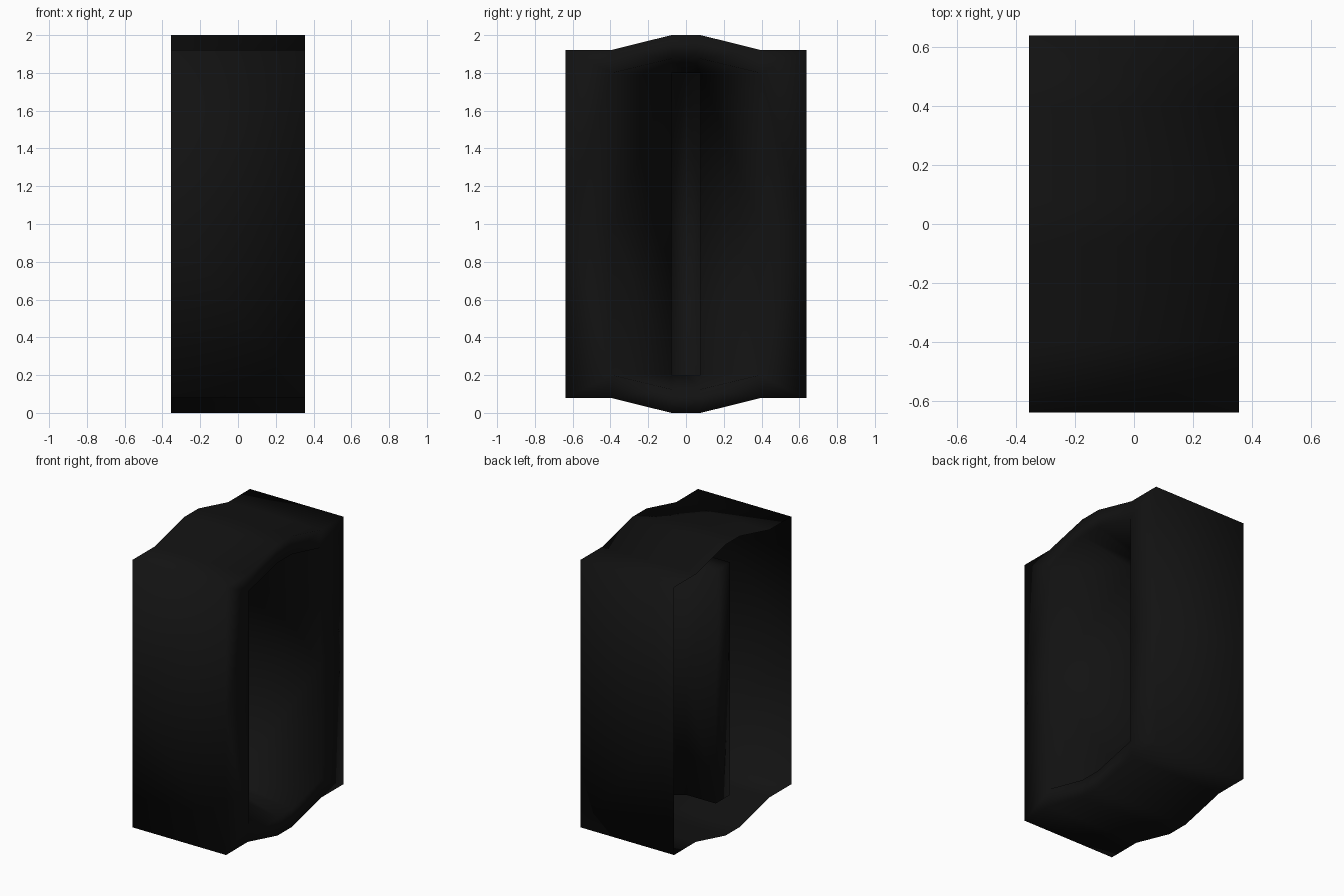
import bpy, bmesh
from mathutils import Vector

if "Cube" in bpy.data.objects:
    bpy.data.objects.remove(bpy.data.objects["Cube"])

X = 0.355          # half depth
KNEE = -0.06       # where the tapering walls meet the narrow slot
BACK = -0.28       # slot floor

mat = bpy.data.materials.new("matte_black")
mat.diffuse_color = (0.006, 0.006, 0.006, 1)
mat.use_nodes = True
mat.node_tree.nodes["Principled BSDF"].inputs["Base Color"].default_value = mat.diffuse_color

# profiles in (y, z above mid height), from mid side to mid top
outer = dict(a=(.637, 0), b=(.637, .92), c=(.4, .92), d=(.077, 1), e=(0, 1))
mouth = dict(p=(.39, 0), q=(.39, .8), r=(.077, .875), s=(0, .875))
slot = dict(t=(.077, 0), u=(.077, .8), v=(0, .8), w=(0, 0))

bm = bmesh.new()
verts = {}


def add_ring(profile, x, tag):
    for k, (y, z) in profile.items():
        verts[k + tag] = bm.verts.new((x, y, z))


def add_faces(names, outward):
    for n in names:
        f = bm.faces.new([verts[k] for k in n.split()])
        f.normal_update()
        if f.normal.dot(outward(f)) < 0:
            f.normal_flip()
        f.smooth = True


add_ring(outer, -X, "0")
add_ring(outer, X, "1")
add_ring(mouth, X, "")
add_ring({k: slot[k] for k in "tuv"}, KNEE, "1")
add_ring(slot, BACK, "2")

# open-backed outer wall and front rim
add_faces([f"{i}0 {j}0 {j}1 {i}1" for i, j in zip("abcd", "bcde")],
          lambda f: f.calc_center_median())
add_faces(["a1 b1 q p", "b1 c1 q", "c1 d1 r q", "d1 e1 s r"],
          lambda f: Vector((1, 0, 0)))
# tapered recess walls, then the straight slot and its floor
add_faces(["p q u1 t1", "q r u1", "r s v1 u1"], lambda f: Vector((1, 0, 0)))
add_faces(["t1 u1 u2 t2", "u1 v1 v2 u2"], lambda f: -f.calc_center_median())
add_faces(["t2 u2 v2 w2"], lambda f: Vector((1, 0, 0)))

me = bpy.data.meshes.new("recessed_housing")
bm.to_mesh(me)
bm.free()
me.materials.append(mat)
housing = bpy.data.objects.new("recessed_housing", me)
bpy.context.collection.objects.link(housing)
housing.location.z = 1

# mirror the quarter left-right and top-bottom
m = housing.modifiers.new("mirror", 'MIRROR')
m.use_axis = (False, True, True)
m.use_clip = True
m.merge_threshold = 0.0005
